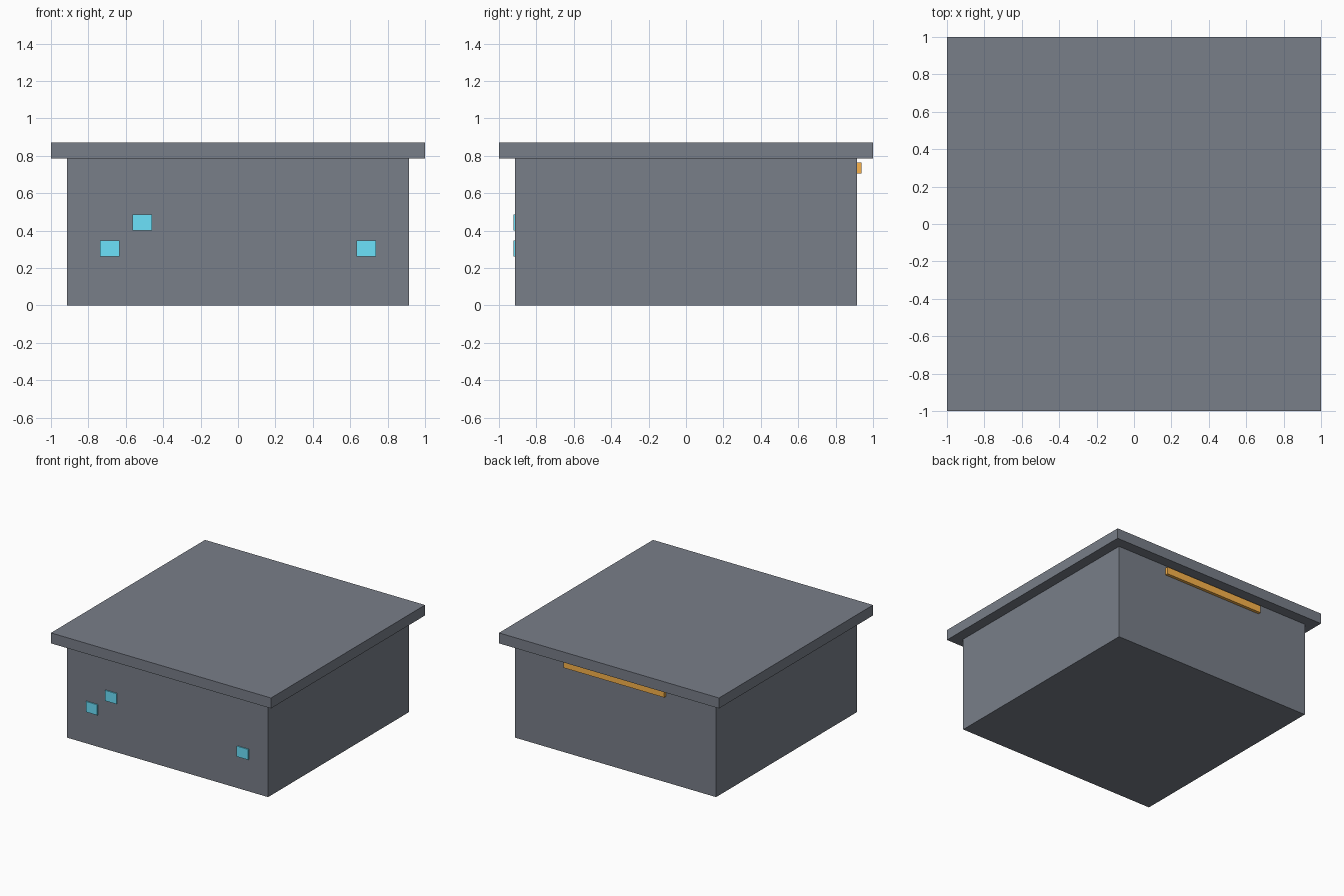
import bpy

if "Cube" in bpy.data.objects:
    bpy.data.objects.remove(bpy.data.objects["Cube"])


def material(name, rgb):
    mat = bpy.data.materials.new(name)
    mat.diffuse_color = (*rgb, 1.0)
    mat.use_nodes = True
    mat.node_tree.nodes["Principled BSDF"].inputs["Base Color"].default_value = mat.diffuse_color
    return mat


def box(name, x, y, z, mat):
    """Box from (min, max) ranges on each axis."""
    ranges = (x, y, z)
    bpy.ops.mesh.primitive_cube_add(size=1, location=[(a + b) / 2 for a, b in ranges])
    obj = bpy.context.object
    obj.name = name
    obj.scale = [b - a for a, b in ranges]
    bpy.ops.object.transform_apply(location=False, rotation=False, scale=True)
    obj.data.materials.append(mat)
    return obj


HALF = 0.913    # half width of the body
BODY_TOP = 0.785
slate = material("slate_grey", (0.19, 0.21, 0.25))
cyan = material("cyan_light", (0.15, 0.76, 0.97))
orange = material("orange_strip", (0.95, 0.45, 0.07))

# Main body and overhanging lid
box("body", (-HALF, HALF), (-HALF, HALF), (0, BODY_TOP), slate)
box("lid", (-1, 1), (-1, 1), (BODY_TOP, 0.871), slate)

# Small square lights on the front
for i, (cx, cz) in enumerate([(-0.513, 0.443), (-0.686, 0.305), (0.686, 0.305)], 1):
    box(f"front_light_{i}", (cx - 0.052, cx + 0.052), (-0.922, -HALF + 0.01),
        (cz - 0.043, cz + 0.043), cyan)

# Long strip under the lid at the back
box("back_strip", (-0.457, 0.457), (HALF - 0.02, 0.938), (0.706, 0.765), orange)
